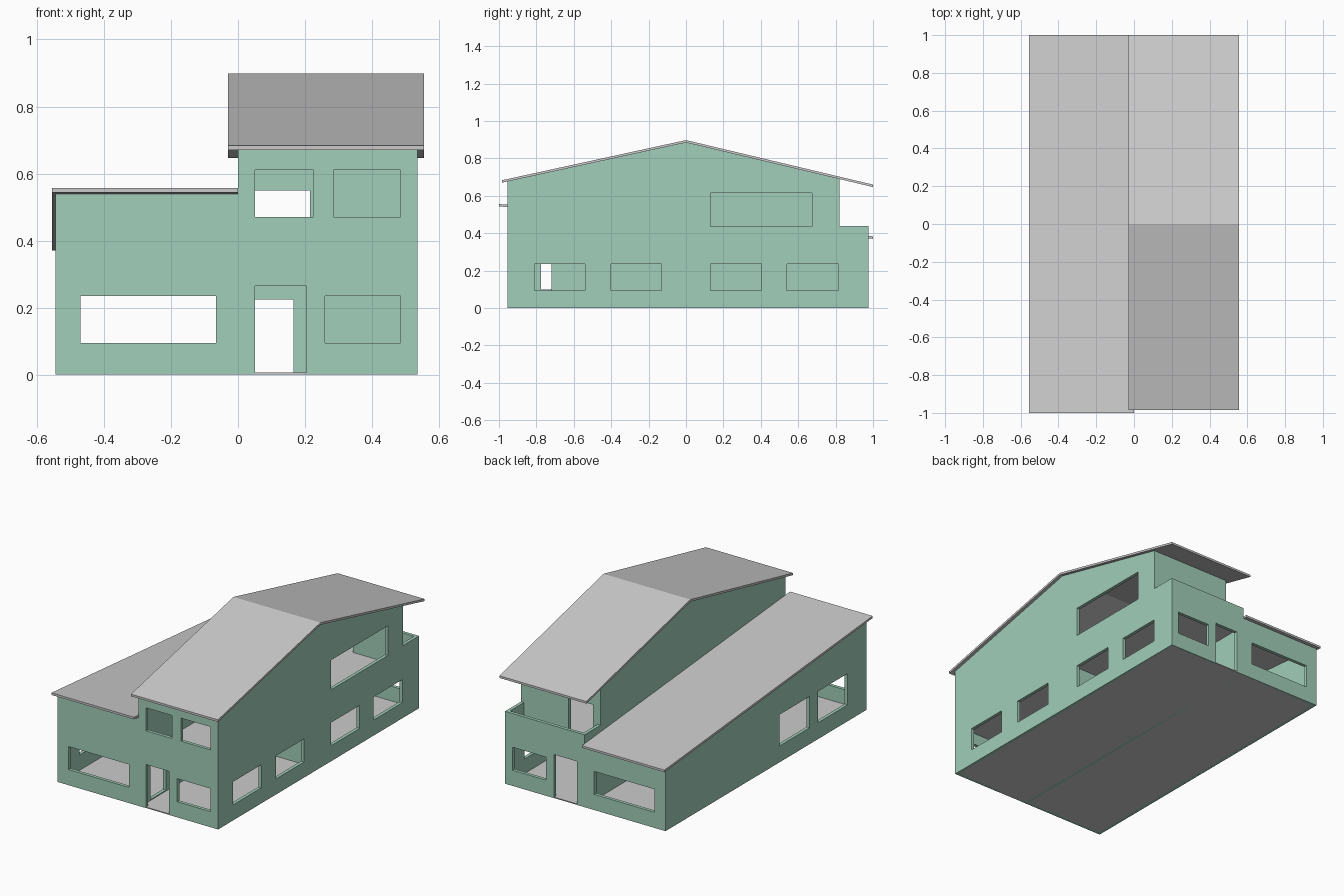
import bpy, bmesh
from mathutils import Matrix

if "Cube" in bpy.data.objects:
    bpy.data.objects.remove(bpy.data.objects["Cube"])

T = 0.02                                   # wall thickness
L, R, F, B = -0.545, 0.535, -0.955, 0.975  # outer wall faces
BALCONY = 0.82                             # recessed upper back wall
DECK = 0.32                                # upper floor level

green = bpy.data.materials.new("wall_green")
green.diffuse_color = (0.36, 0.62, 0.49, 1)
green.use_nodes = True
green.node_tree.nodes["Principled BSDF"].inputs["Base Color"].default_value = green.diffuse_color

# plane matrices: profile (u, v, thickness) to world
AXES = {
    'y': Matrix(((1, 0, 0, 0), (0, 0, 1, 0), (0, 1, 0, 0), (0, 0, 0, 1))),
    'x': Matrix(((0, 0, 1, 0), (1, 0, 0, 0), (0, 1, 0, 0), (0, 0, 0, 1))),
}


def rect(u0, u1, v0, v1):
    return [(u0, v0), (u1, v0), (u1, v1), (u0, v1)]


def plate(name, outline, axis, low, high, holes=(), mat=None):
    """Extrude a flat outline with holes between low and high along an axis."""
    curve = bpy.data.curves.new(name, 'CURVE')
    curve.dimensions = '2D'
    curve.fill_mode = 'BOTH'
    curve.extrude = (high - low) / 2
    for loop in [outline, *holes]:
        spline = curve.splines.new('POLY')
        spline.points.add(len(loop) - 1)
        for p, (u, v) in zip(spline.points, loop):
            p.co = (u, v, 0, 1)
        spline.use_cyclic_u = True
    tmp = bpy.data.objects.new(name + "_profile", curve)
    bpy.context.collection.objects.link(tmp)
    deps = bpy.context.evaluated_depsgraph_get()
    mesh = bpy.data.meshes.new_from_object(tmp.evaluated_get(deps))
    bpy.data.objects.remove(tmp)

    bm = bmesh.new()
    bm.from_mesh(mesh)
    bmesh.ops.translate(bm, verts=bm.verts, vec=(0, 0, (low + high) / 2))
    bmesh.ops.transform(bm, matrix=AXES[axis], verts=bm.verts)
    bmesh.ops.remove_doubles(bm, verts=bm.verts, dist=1e-5)
    bmesh.ops.recalc_face_normals(bm, faces=bm.faces)
    for f in bm.faces:
        f.smooth = False
    bm.to_mesh(mesh)
    bm.free()
    mesh.materials.clear()
    if mat:
        mesh.materials.append(mat)
    ob = bpy.data.objects.new(name, mesh)
    bpy.context.collection.objects.link(ob)
    return ob


def gable(y):
    """Underside height of the gable roof."""
    return 0.885 - (0.218 * -y if y < 0 else 0.238 * y)


def lean(y):
    """Underside height of the single-slope roof."""
    return 0.457 - 0.0865 * y


def door(x0, x1, z0, z1):
    """Notch points for a doorway cut into a bottom edge."""
    return [(x0, z0), (x0, z1), (x1, z1), (x1, z0)]


# Front wall with both wings
left_win = rect(-0.47, -0.065, 0.095, 0.235)
right_win = rect(0.26, 0.485, 0.095, 0.235)
plate("front_wall",
      [(L, 0), *door(0.05, 0.205, 0, 0.265), (R, 0), (R, gable(F)), (0, gable(F)),
       (0, lean(F)), (L, lean(F))],
      'y', F, F + T,
      [left_win, right_win, rect(0.05, 0.225, 0.47, 0.61), rect(0.285, 0.485, 0.47, 0.61)],
      green)

# Back wall, its right part rising to the balcony parapet
plate("back_wall",
      [(L, 0), *door(0.05, 0.205, 0, 0.265), (R, 0), (R, 0.44), (0, 0.44),
       (0, lean(B)), (L, lean(B))],
      'y', B - T, B, [left_win, right_win], green)

# Upper back wall with balcony door
plate("balcony_wall",
      [(0, DECK), *door(0.05, 0.215, DECK, 0.55), (R - T, DECK),
       (R - T, gable(BALCONY)), (0, gable(BALCONY))],
      'y', BALCONY - T, BALCONY, (), green)

# Side walls
tall = [(B, 0), (B, 0.44), (BALCONY, 0.44), (BALCONY, gable(BALCONY)),
        (0, gable(0)), (F, gable(F)), (F, 0)]
side_wins = [rect(a, b, 0.095, 0.235) for a, b in
             ((-0.81, -0.54), (-0.40, -0.13), (0.13, 0.405), (0.54, 0.815))]
plate("right_wall", tall, 'x', R - T, R,
      side_wins + [rect(0.13, 0.675, 0.435, 0.615)], green)
plate("middle_wall", tall, 'x', 0, T, [rect(-0.87, -0.72, 0.012, 0.265)], green)
plate("left_wall", [(F, 0), (B, 0), (B, lean(B)), (F, lean(F))], 'x', L, L + T,
      [rect(-0.775, -0.49, 0.1, 0.29), rect(-0.41, -0.12, 0.1, 0.29)], green)

# Interior partition with doorway
plate("partition", [(T, 0), *door(0.05, 0.165, 0, 0.225), (R - T, 0),
                    (R - T, DECK - 0.015), (T, DECK - 0.015)],
      'y', 0, T, (), green)

# Ground and upper floors
plate("ground_floor", rect(F + 0.001, B - 0.001, 0, 0.006), 'x', L + 0.001, R - 0.001)
plate("upper_floor", rect(F + T, B - T, DECK - 0.015, DECK), 'x', T, R - T)

# Roofs
H = 0.013
ridge = [(-0.985, gable(-0.985)), (0, gable(0)), (1, gable(1))]
plate("gable_roof", ridge + [(y, z + H) for y, z in reversed(ridge)], 'x', -0.03, 0.555)
slope = [(-1, lean(-1)), (1, lean(1))]
plate("lean_roof", slope + [(y, z + H) for y, z in reversed(slope)], 'x', -0.555, 0)
